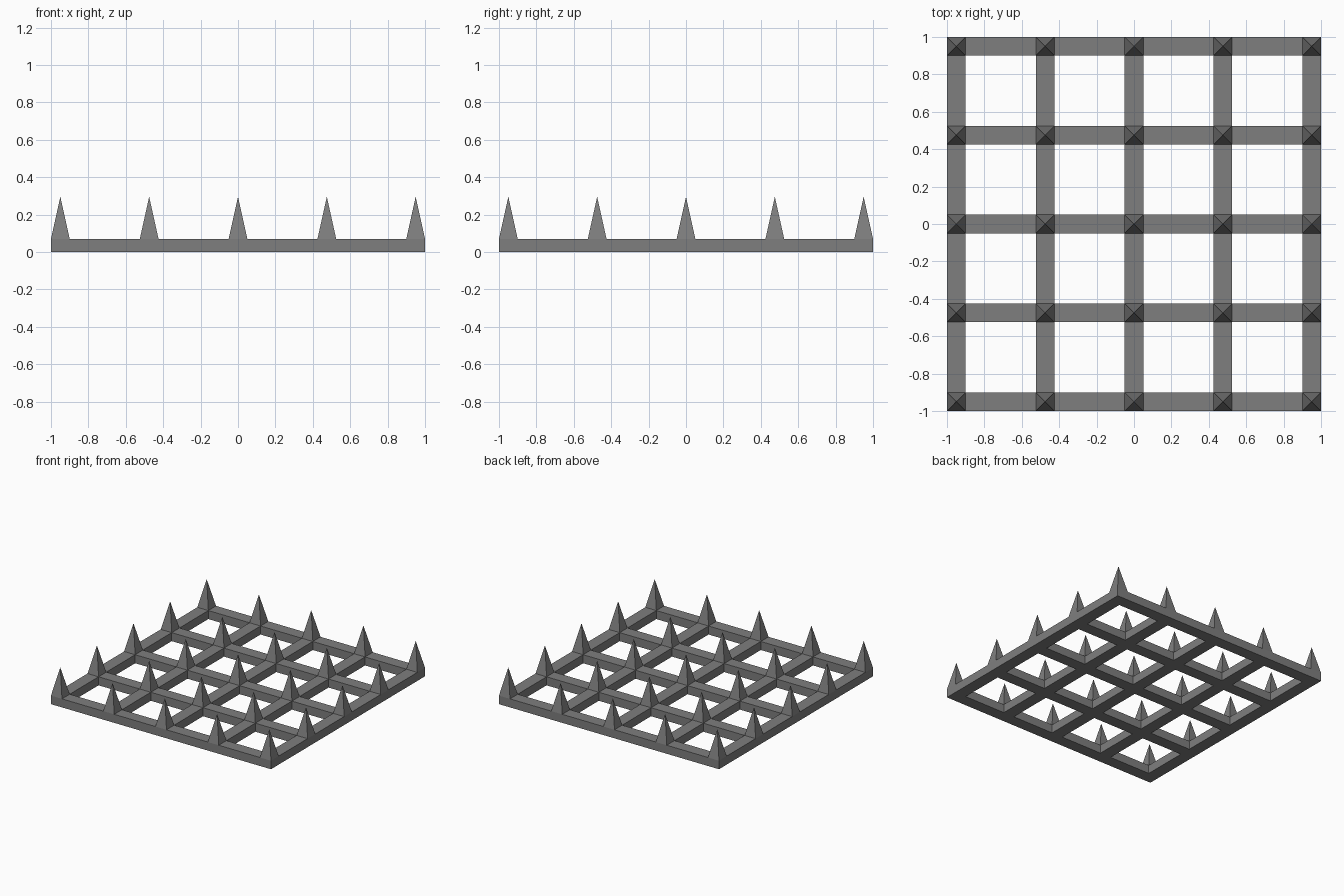
import bpy
import bmesh
from mathutils import Matrix

cube = bpy.data.objects.get("Cube")
if cube:
    bpy.data.objects.remove(cube, do_unlink=True)

BAR = 0.1        # bar width
HEIGHT = 0.07    # bar thickness
TIP = 0.295      # spike tip height
COUNT = 5
STEP = (2 - BAR) / (COUNT - 1)
centres = [-1 + BAR / 2 + i * STEP for i in range(COUNT)]

grey = bpy.data.materials.new("iron_grey")
grey.use_nodes = True
colour = (0.21, 0.21, 0.21, 1)
grey.diffuse_color = colour
grey.node_tree.nodes["Principled BSDF"].inputs["Base Color"].default_value = colour


def finish(bm, name):
    mesh = bpy.data.meshes.new(name)
    bmesh.ops.recalc_face_normals(bm, faces=bm.faces)
    bm.to_mesh(mesh)
    bm.free()
    mesh.materials.append(grey)
    obj = bpy.data.objects.new(name, mesh)
    bpy.context.collection.objects.link(obj)
    return obj


# Lattice of crossing bars: flat cells around the openings, extruded upwards
bm = bmesh.new()
edges = [c + side * BAR / 2 for c in centres for side in (-1, 1)]
grid = [[bm.verts.new((x, y, 0)) for y in edges] for x in edges]
for i in range(len(edges) - 1):
    for j in range(len(edges) - 1):
        if i % 2 == 0 or j % 2 == 0:   # odd/odd cells are the openings
            bm.faces.new((grid[i][j], grid[i + 1][j],
                          grid[i + 1][j + 1], grid[i][j + 1]))
result = bmesh.ops.extrude_face_region(bm, geom=bm.faces[:], use_keep_orig=True)
top = [g for g in result["geom"] if isinstance(g, bmesh.types.BMVert)]
bmesh.ops.translate(bm, verts=top, vec=(0, 0, HEIGHT))
finish(bm, "lattice_bars")

# Square pyramid spike on every crossing
for i, x in enumerate(centres):
    for j, y in enumerate(centres):
        bm = bmesh.new()
        bmesh.ops.create_cone(bm, segments=4, radius1=BAR / 2 ** 0.5, radius2=0,
                              depth=TIP - HEIGHT, cap_ends=False)
        bmesh.ops.remove_doubles(bm, verts=bm.verts, dist=0.0001)
        bmesh.ops.rotate(bm, verts=bm.verts, matrix=Matrix.Rotation(0.7853982, 3, "Z"))
        spike = finish(bm, f"spike_{i + 1}_{j + 1}")
        spike.location = (x, y, (HEIGHT + TIP) / 2)
